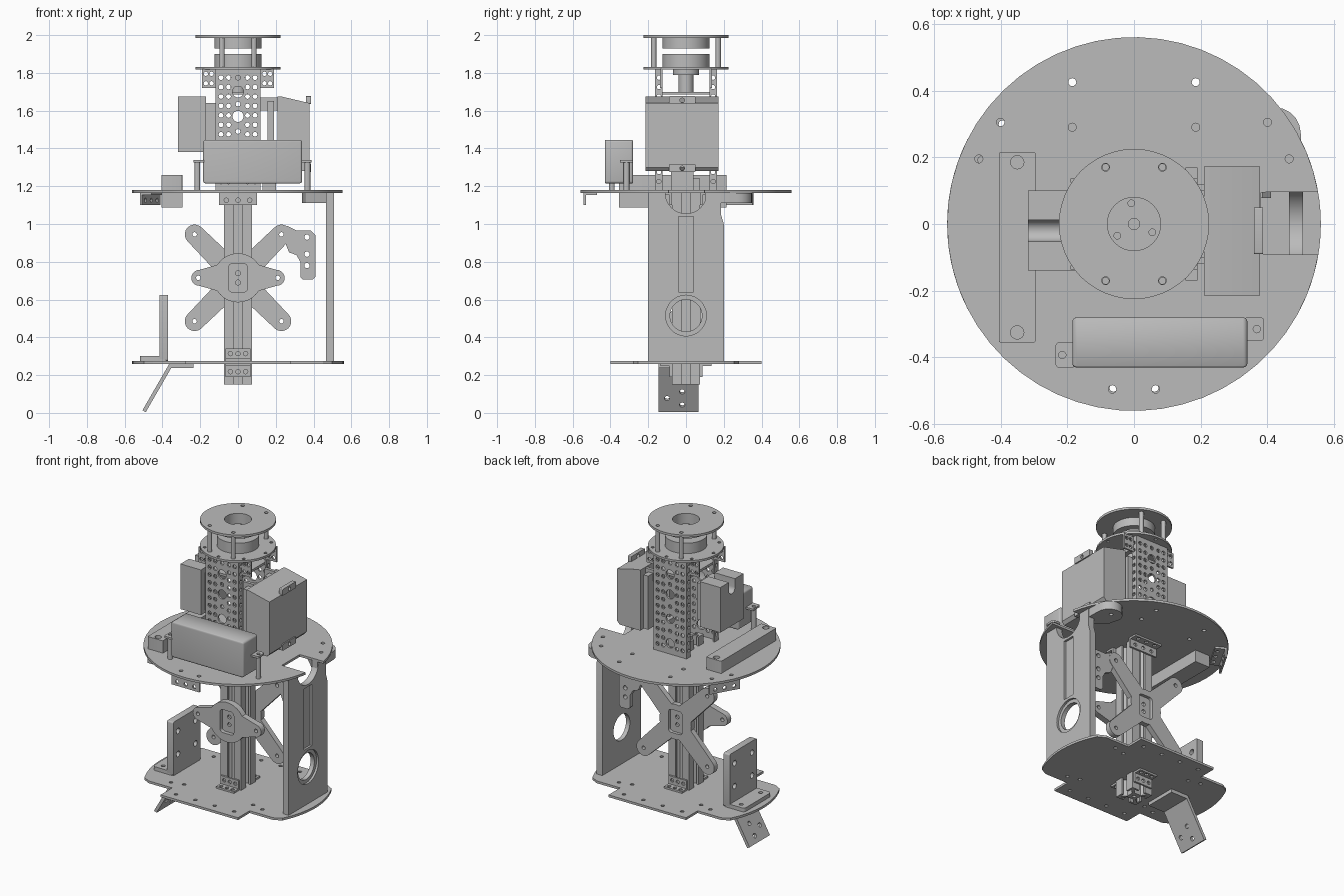
import bpy
from math import sin, cos, pi, radians, asin
from mathutils import Matrix

if "Cube" in bpy.data.objects:
    bpy.data.objects.remove(bpy.data.objects["Cube"])

grey = bpy.data.materials.new("plain_grey")
grey.use_nodes = True
colour = (0.5, 0.5, 0.5, 1)
grey.diffuse_color = colour
grey.node_tree.nodes["Principled BSDF"].inputs["Base Color"].default_value = colour

# Local outline axes (u, v, thickness) turned to face x, y or z
FACING = {
    "x": Matrix(((0, 0, 1, 0), (1, 0, 0, 0), (0, 1, 0, 0), (0, 0, 0, 1))),
    "y": Matrix(((1, 0, 0, 0), (0, 0, -1, 0), (0, 1, 0, 0), (0, 0, 0, 1))),
    "z": Matrix.Identity(4),
}


def arc(u, v, r, a0, a1, n=12):
    return [(u + r * cos(radians(a0 + (a1 - a0) * i / n)),
             v + r * sin(radians(a0 + (a1 - a0) * i / n))) for i in range(n + 1)]


def circle(u, v, r, n=16):
    return arc(u, v, r, 0, 360, n)[:-1]


def rrect(u0, u1, v0, v1, r=0.02):
    return (arc(u1 - r, v1 - r, r, 0, 90, 4) + arc(u0 + r, v1 - r, r, 90, 180, 4)
            + arc(u0 + r, v0 + r, r, 180, 270, 4) + arc(u1 - r, v0 + r, r, 270, 360, 4))


def plate(name, facing, outline, lo, hi, holes=(), extra=None):
    """Extruded flat outline with holes, spanning lo..hi along its facing axis."""
    curve = bpy.data.curves.new(name, "CURVE")
    curve.dimensions, curve.fill_mode = "2D", "BOTH"
    curve.extrude = (hi - lo) / 2
    loops = [outline] + [circle(*h) if isinstance(h, tuple) else h for h in holes]
    for pts in loops:
        s = curve.splines.new("POLY")
        s.points.add(len(pts) - 1)
        for p, (u, v) in zip(s.points, pts):
            p.co = (u, v, 0, 1)
        s.use_cyclic_u, s.use_smooth = True, False
    temp = bpy.data.objects.new(name, curve)
    mesh = bpy.data.meshes.new_from_object(temp)
    bpy.data.objects.remove(temp)
    bpy.data.curves.remove(curve)
    mid = (lo + hi) / 2 * (-1 if facing == "y" else 1)
    mesh.transform(FACING[facing] @ Matrix.Translation((0, 0, mid)))
    if extra:
        mesh.transform(extra)
    mesh.materials.clear()
    mesh.materials.append(grey)
    mesh.name = name
    ob = bpy.data.objects.new(name, mesh)
    bpy.context.collection.objects.link(ob)
    return ob


def box(name, x0, x1, y0, y1, z0, z1, bevel=0):
    ob = plate(name, "z", [(x0, y0), (x1, y0), (x1, y1), (x0, y1)], z0, z1)
    if bevel:
        weld = ob.modifiers.new("weld", "WELD")
        weld.merge_threshold = 0.0005
        mod = ob.modifiers.new("bevel", "BEVEL")
        mod.width, mod.segments = bevel, 3
    return ob


def tube(name, x, y, r, z0, z1, holes=(), n=32):
    return plate(name, "z", circle(x, y, r, n), z0, z1, holes)


def angle_bracket(name, r, out, z, up, half, turn):
    """Perforated L bracket: upright at radius r, flange reaching radially by out."""
    rot = Matrix.Rotation(radians(turn), 4, "Z")
    t = 0.012
    row = [-half * 0.62, 0, half * 0.62]
    z0, z1 = sorted((z, z + up))
    sq = lambda a, b, c, d: [(a, c), (b, c), (b, d), (a, d)]
    plate(name + "_upright", "x", sq(-half, half, z0, z1), r, r + t,
          [(u, z + up * 0.6, 0.012, 8) for u in row], rot)
    f0, f1 = sorted((r, r + out))
    a, b = sorted((z, z + (t if up > 0 else -t)))
    plate(name + "_flange", "z", sq(f0, f1, -half, half), a, b,
          [(r + out * 0.65, u, 0.012, 8) for u in row], rot)


def star(v, angles, d, tip, hub, gap):
    """Rounded arms around a hub, centred at (0, v)."""
    pts = []
    for i, a in enumerate(angles):
        nxt = angles[(i + 1) % len(angles)] + (360 if i == len(angles) - 1 else 0)
        c, s = d * cos(radians(a)), d * sin(radians(a))
        pts += arc(c, v + s, tip, a - 90, a + 90, 10)
        pts += arc(0, v, hub, a + gap, nxt - gap, 10)
    return pts


# Upper deck with a side notch
hi, lo = (asin(w / 0.55) * 180 / pi for w in (0.095, 0.09))
deck_holes = [(sx * x, y, 0.012) for sx in (-1, 1) for x, y in
              ((0.185, 0.425), (0.185, 0.29), (0.4, 0.305), (0.465, 0.195), (0.065, -0.495))]
plate("upper_deck", "z", arc(0, 0, 0.56, hi, 360 - lo, 52) + [(0.38, -0.09), (0.38, 0.095)],
      1.165, 1.18, deck_holes)

# Lower deck: two rounded side lobes and a straight middle
base = []
for s, a in ((1, 0), (-1, 180)):
    base += [(s * 0.28, -s * 0.4), (s * 0.28, -s * 0.28), (s * 0.45, -s * 0.28)]
    base += arc(0, 0, 0.56, a - 27, a + 27, 14)
    base += [(s * 0.45, s * 0.28), (s * 0.28, s * 0.28), (s * 0.28, s * 0.4)]
plate("lower_deck", "z", base, 0.26, 0.275,
      [(sx * x, sy * y, 0.012, 10) for sx in (-1, 1) for sy in (-1, 1)
       for x, y in ((0.21, 0.34), (0.07, 0.34), (0.25, 0.2), (0.33, 0.22))])

# Slotted central beam
side = [(0.075, 0.075), (0.022, 0.075), (0.022, 0.062), (0.048, 0.062), (0.022, 0.032)]
side += [(-u, v) for u, v in reversed(side[1:])]
beam = []
for k in range(4):
    c, s = round(cos(k * pi / 2)), round(sin(k * pi / 2))
    beam += [(c * u - s * v, s * u + c * v) for u, v in side]
plate("central_beam", "z", beam, 0.15, 1.24, [(0, 0, 0.012)])
for turn in (-90, 90):
    angle_bracket("beam_foot_bracket", 0.075, 0.06, 0.275, 0.065, 0.065, turn)
    angle_bracket("beam_under_bracket", 0.075, 0.06, 0.26, -0.07, 0.065, turn)
    angle_bracket("beam_deck_bracket", 0.075, 0.06, 1.165, -0.065, 0.1, turn)
for turn in (-90, 150):
    angle_bracket("deck_rim_bracket", 0.53, -0.06, 1.165, -0.065, 0.1, turn)

# Beam clamps: two-armed in front, four-armed behind
pocket = rrect(-0.05, 0.05, 0.64, 0.79)
bolts = [(0, 0.69, 0.013), (0, 0.74, 0.013)]
plate("front_clamp", "y", star(0.715, [0, 180], 0.205, 0.042, 0.13, 32), -0.115, -0.075,
      [pocket, (0.21, 0.715, 0.012), (-0.21, 0.715, 0.012)])
plate("rear_clamp", "y", star(0.715, [45, 135, 225, 315], 0.325, 0.052, 0.115, 31), 0.075, 0.11,
      [pocket] + [(sx * 0.23, 0.715 + sz * 0.23, 0.012) for sx in (-1, 1) for sz in (-1, 1)])
for name, y in (("front", -0.09), ("rear", 0.075)):
    plate(name + "_clamp_floor", "y", rrect(-0.05, 0.05, 0.64, 0.79), y, y + 0.015, bolts)
plate("rear_clamp_side_ear", "y",
      [(0.26, 0.99), (0.31, 0.965), (0.385, 0.965), (0.41, 0.94), (0.41, 0.72), (0.395, 0.705),
       (0.345, 0.705), (0.33, 0.72), (0.33, 0.8), (0.31, 0.835), (0.27, 0.85), (0.25, 0.9)],
      0.078, 0.107, [(0.365, z, 0.014) for z in (0.78, 0.84, 0.93)])

# Side panel with a round port, a cable groove and a top cut-out
panel = [(-0.2, 0.275), (0.2, 0.275), (0.2, 1.0), (0.185, 1.05), (0.185, 1.165)]
panel += arc(0, 1.165, 0.11, 0, -180, 16) + [(-0.2, 1.165)]
groove = [(-0.04, 0.64), (0.04, 0.64), (0.04, 1.04), (-0.04, 1.04)]
plate("side_panel_inner", "x", panel, 0.465, 0.493, [(0, 0.515, 0.085, 28)])
plate("side_panel_outer", "x", panel, 0.493, 0.507, [(0, 0.515, 0.108, 28), groove])
plate("side_panel_flange", "z",
      [(0.465, 0.1), (0.505, 0.1)] + arc(0.42, 0.27, 0.08, 0, 180, 10) + [(0.36, 0.2)],
      1.11, 1.165, [(0.42, 0.29, 0.012)])

# Corner bracket and angled foot on the lower deck
plate("corner_bracket_wall", "x", rrect(-0.14, 0.14, 0.275, 0.625, 0.01), -0.415, -0.37,
      [(u, z, 0.018) for u in (-0.09, 0.09) for z in (0.4, 0.55)])
plate("corner_bracket_base", "z", rrect(-0.52, -0.37, -0.14, 0.14), 0.275, 0.3,
      [(-0.47, -0.1, 0.013), (-0.47, 0.1, 0.013)])
box("foot_mount", -0.36, -0.235, -0.145, 0.065, 0.237, 0.26)
tilt = Matrix.Translation((-0.355, 0, 0.255)) @ Matrix.Rotation(radians(30), 4, "Y")
plate("angled_foot", "x", [(-0.145, -0.284), (0.065, -0.284), (0.065, 0), (-0.145, 0)],
      -0.01, 0.01, [(-0.1, -0.2, 0.014), (-0.02, -0.16, 0.014), (-0.02, -0.24, 0.014)], tilt)

# Long bar above and below the upper deck
plate("long_bar_top", "z", rrect(-0.405, -0.295, -0.355, 0.215, 0.005), 1.18, 1.26,
      [(-0.35, -0.325, 0.02), (-0.35, 0.185, 0.02)])
box("long_bar_bottom", -0.405, -0.295, -0.355, 0.215, 1.087, 1.165)

# Front battery with its tabs and posts
box("battery", -0.185, 0.34, -0.43, -0.28, 1.215, 1.445, 0.012)
for x0, x1, y0, y1 in ((0.33, 0.39, -0.35, -0.28), (-0.235, -0.175, -0.43, -0.355)):
    xm = x1 - 0.022 if x0 > 0 else x0 + 0.02
    ym = (y0 + y1) / 2
    plate("battery_tab", "z", rrect(x0, x1, y0, y1, 0.01), 1.325, 1.338, [(xm, ym, 0.011)])
    tube("battery_post", xm, ym, 0.015, 1.18, 1.325, [(xm, ym, 0.011)], 12)

# Perforated tower channels
rows = [1.225 + 0.05 * k for k in range(12)]
grid = [(u, z, 0.013, 8) for u in (-0.09, -0.05, 0.05, 0.09) for z in rows]
grid += [(0, z, 0.03, 14) for z in (1.25, 1.41, 1.57, 1.7)]
grid += [(0, z, 0.013, 8) for z in (1.33, 1.49, 1.635, 1.775)]
for s in (-1, 1):
    a, b = sorted((s * 0.165, s * 0.153))
    plate("tower_web", "y", [(-0.12, 1.18), (0.12, 1.18), (0.12, 1.82), (-0.12, 1.82)], a, b, grid)
    for t in (-1, 1):
        c, d = sorted((s * 0.165, s * 0.125))
        e, f = sorted((t * 0.12, t * 0.108))
        plate("tower_lip", "x", [(c, 1.18), (d, 1.18), (d, 1.82), (c, 1.82)], e, f,
              [(s * 0.143, z, 0.012, 8) for z in rows])
        g, h = sorted((t * 0.12, t * 0.19))
        plate("tower_top_bracket", "y", [(g, 1.72), (h, 1.72), (h, 1.82), (g, 1.82)],
              *sorted((s * 0.125, s * 0.137)),
              [(t * u, z, 0.012, 8) for u in (0.14, 0.17) for z in (1.745, 1.795)])

# Equipment case on the model's left, with mount
plate("left_case", "y", [(0.21, 1.28), (0.36, 1.28), (0.378, 1.3), (0.378, 1.64), (0.23, 1.675),
                         (0.21, 1.675)], -0.215, 0.172)
for z in (1.275, 1.635):
    plate("left_case_latch", "x", rrect(-0.09, 0.05, z, z + 0.042, 0.005), 0.36, 0.386,
          [(-0.02, z + 0.02, 0.012)])
for y in (-0.17, 0.05):
    box("left_case_mount", 0.155, 0.19, y, y + 0.12, 1.3, 1.65)
    box("left_case_arm", 0.12, 0.21, y + 0.05, y + 0.07, 1.6, 1.67)
box("left_case_post", 0.13, 0.2, -0.08, 0.04, 1.18, 1.3)

# Equipment case on the model's right, notched on top
case = [(-0.14, 1.38), (0.1, 1.38), (0.1, 1.675), (0.012, 1.675)]
case += arc(-0.02, 1.62, 0.032, 0, -180, 10) + [(-0.052, 1.675), (-0.14, 1.675)]
plate("right_case", "x", case, -0.318, -0.17)
box("right_case_mount", -0.175, -0.12, -0.1, 0.06, 1.4, 1.64)

# Turret: two discs, posts, rings and drive below
posts = [(sx * 0.085, sy * 0.17) for sx in (-1, 1) for sy in (-1, 1)]
tube("turret_lower_disc", 0, 0, 0.225, 1.818, 1.832,
     [(0.2 * cos(k * pi / 4), 0.2 * sin(k * pi / 4), 0.01, 10) for k in range(8)], 48)
tube("turret_upper_disc", 0, 0, 0.225, 1.985, 2.0,
     [(0, 0, 0.08, 32)] + [(x, y, 0.012) for x, y in posts], 48)
tube("turret_upper_ring", 0, 0, 0.125, 1.93, 1.985, [(0, 0, 0.08, 32)], 40)
tube("turret_lower_ring", 0, 0, 0.125, 1.832, 1.9,
     [(-0.008, 0.062, 0.01), (0.055, -0.025, 0.01), (-0.05, -0.035, 0.01), (0, 0, 0.017)], 40)
for x, y in posts:
    tube("turret_post", x, y, 0.014, 1.832, 1.985, [(x, y, 0.01, 12)], 12)
tube("drive_flange", 0, 0, 0.07, 1.79, 1.818)
tube("drive_shaft", 0, 0, 0.04, 1.7, 1.79)
box("drive_shelf", -0.108, 0.108, -0.153, 0.153, 1.685, 1.7)

# Smooth round walls, keep edges sharp
bpy.ops.object.select_all(action="DESELECT")
for ob in bpy.context.collection.objects:
    if ob.type == "MESH" and ob.data.materials and ob.data.materials[0] == grey:
        ob.select_set(True)
        bpy.context.view_layer.objects.active = ob
bpy.ops.object.shade_smooth_by_angle(angle=radians(25))
